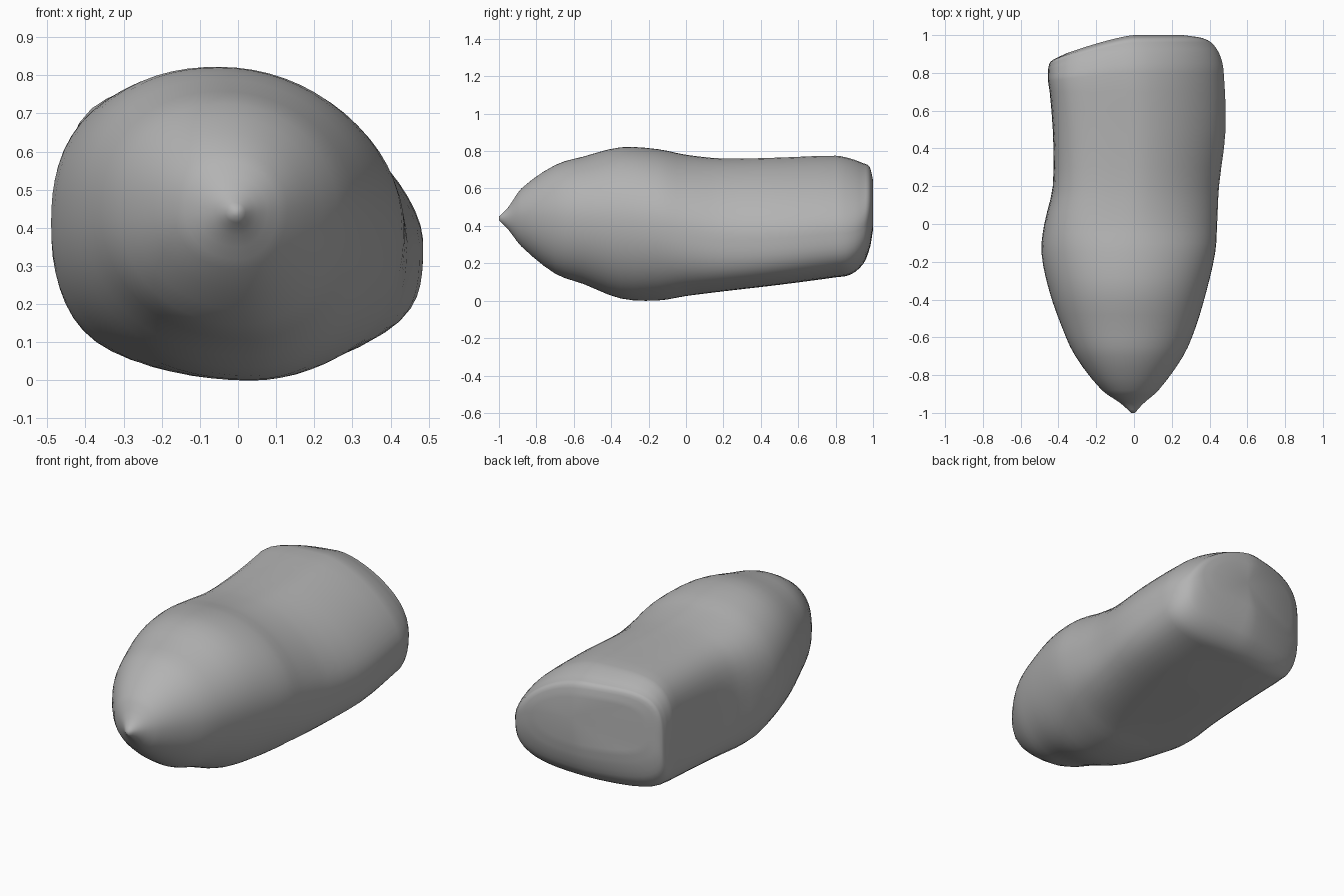
import bpy, bmesh, math

cube = bpy.data.objects.get("Cube")
if cube:
    bpy.data.objects.remove(cube)

SIDES, STEPS = 64, 3

# Stations: y, x min, x max, z min, z max, and how boxy the rear shape is (0 to 1)
stations = [
    (-1.0, -.015, .005, .43, .45, 0), (-.95, -.07, .05, .38, .50, 0),
    (-.88, -.17, .13, .29, .60, 0), (-.7, -.31, .26, .145, .725, 0),
    (-.55, -.38, .325, .09, .77, 0), (-.35, -.45, .385, .012, .82, 0),
    (-.15, -.49, .43, .001, .81, .1), (0, -.475, .44, .025, .78, .4),
    (.2, -.43, .45, .05, .76, .75), (.5, -.43, .485, .085, .765, .95),
    (.8, -.455, .475, .125, .775, 1), (.88, -.455, .46, .14, .76, 1),
    (.95, -.45, .42, .2, .735, 1), (.985, -.43, .36, .29, .715, .9),
    (1.0, -.36, .26, .38, .65, .7)]


def blend(a, b, t):
    return a + (b - a) * t


def spline(i, t):
    """Smooth interpolation between station i and the next one."""
    a, b = stations[i], stations[i + 1]
    p, q = stations[max(i - 1, 0)], stations[min(i + 2, len(stations) - 1)]
    h = b[0] - a[0]
    out = [blend(a[0], b[0], t)]
    for k in range(1, 6):
        m0 = (b[k] - p[k]) / (b[0] - p[0]) * h
        m1 = (q[k] - a[k]) / (q[0] - a[0]) * h
        d = b[k] - a[k]
        out.append(a[k] + t * (m0 + t * (3 * d - 2 * m0 - m1 + t * (m0 + m1 - 2 * d))))
    return out


def section(y, x0, x1, z0, z1, box):
    """Closed outline with an off-centre crest and keel and four roundnesses."""
    box = min(max(box, 0), 1)
    width, height = x1 - x0, z1 - z0
    crest = x0 + .48 * width
    keel = x0 + blend(.58, .48, box) * width
    cz = z0 + blend(.52, .4, box) * height
    points = []
    for s in range(SIDES):
        a = 2 * math.pi * s / SIDES
        c, d = math.cos(a), math.sin(a)
        if d > 0:
            cx = crest
            n = blend(2, 1.6, box) if c > 0 else blend(2.2, 4, box)
        else:
            cx = keel
            n = blend(2, 3.4, box) if c > 0 else blend(2.1, 4.2, box)
        # Radial form keeps the points evenly spread around corners
        r = (abs(c) ** n + abs(d) ** n) ** (-1 / n)
        # Slide from the crest to the keel centre at mid height
        x = cx + r * c * ((x1 - cx) if c > 0 else (cx - x0))
        z = cz + r * d * ((z1 - cz) if d > 0 else (cz - z0))
        # Slanted rear end on the right side
        slant = .13 * max(0, (y - .7) / .3) * (max(0, -x) / .45) ** 1.3
        points.append((x, y - slant, z))
    return points


# Body lofted from nose to rear
bm = bmesh.new()
rings = []
for i in range(len(stations) - 1):
    for k in range(STEPS):
        rings.append(section(*spline(i, k / STEPS)))
rings.append(section(*stations[-1]))
loops = [[bm.verts.new(p) for p in ring] for ring in rings]
for a, b in zip(loops, loops[1:]):
    for s in range(SIDES):
        t = (s + 1) % SIDES
        bm.faces.new((a[s], a[t], b[t], b[s]))

# Nose tip and rear cap
nose = bm.verts.new((-.005, -1, .44))
rear = bm.verts.new((.03, 1, .52))
for s in range(SIDES):
    t = (s + 1) % SIDES
    bm.faces.new((nose, loops[0][t], loops[0][s]))
    bm.faces.new((rear, loops[-1][s], loops[-1][t]))
bmesh.ops.recalc_face_normals(bm, faces=bm.faces)

mesh = bpy.data.meshes.new("body")
bm.to_mesh(mesh)
bm.free()
body = bpy.data.objects.new("body", mesh)
bpy.context.collection.objects.link(body)

# Plain grey material
grey = bpy.data.materials.new("plain grey")
grey.use_nodes = True
colour = (.45, .45, .45, 1)
grey.diffuse_color = colour
grey.node_tree.nodes["Principled BSDF"].inputs["Base Color"].default_value = colour
mesh.materials.append(grey)

bpy.context.view_layer.objects.active = body
body.select_set(True)
bpy.ops.object.shade_smooth_by_angle(angle=math.radians(50))
